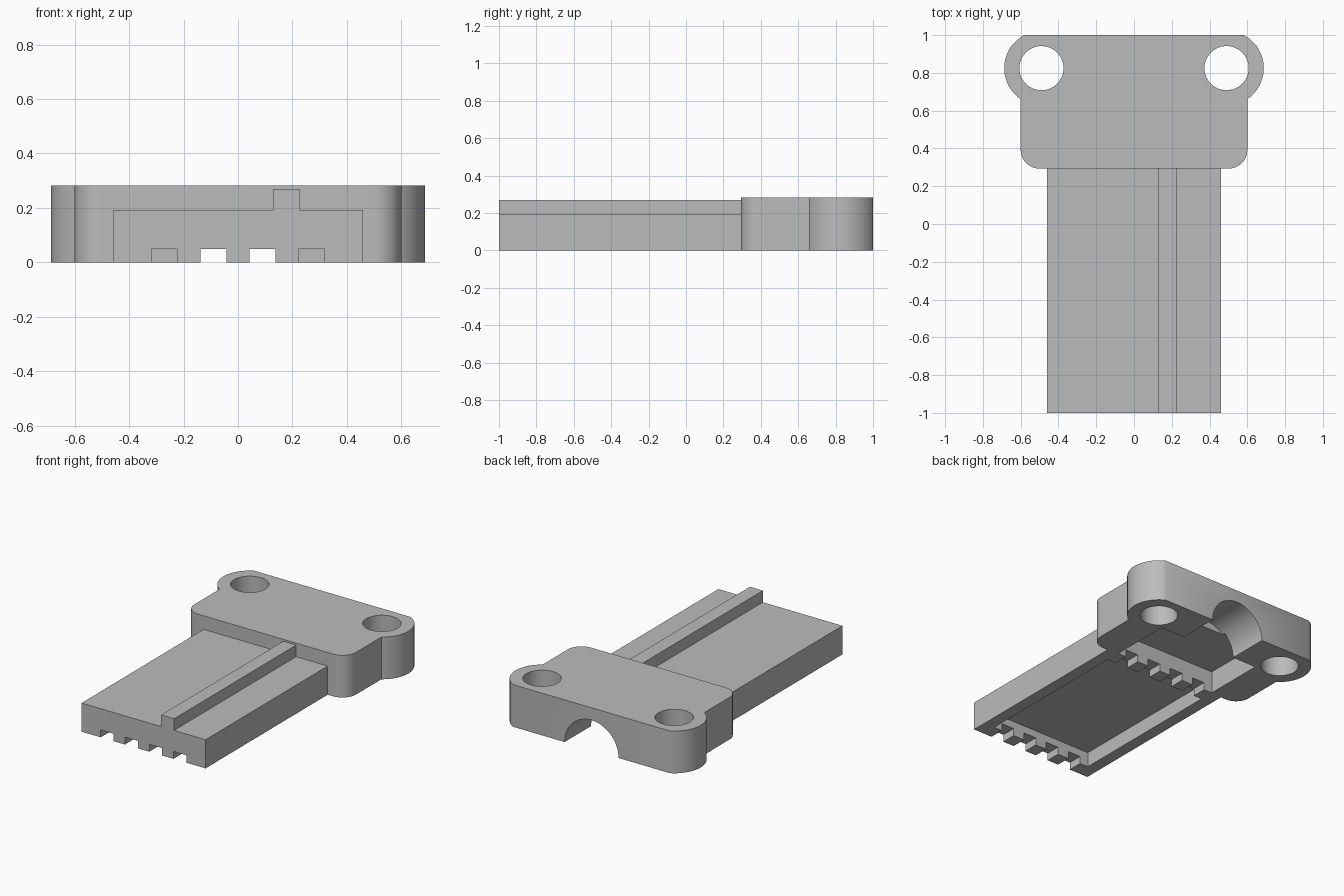
import bpy
import bmesh
from math import pi, sin, cos, acos, asin, radians

if "Cube" in bpy.data.objects:
    bpy.data.objects.remove(bpy.data.objects["Cube"])

grey = bpy.data.materials.new("plain grey")
grey.use_nodes = True
grey.diffuse_color = (0.5, 0.5, 0.5, 1)
grey.node_tree.nodes["Principled BSDF"].inputs["Base Color"].default_value = (0.5, 0.5, 0.5, 1)


def prism(name, outline, low, high, axis="z"):
    """Extrude a closed outline along z, or an xz outline along y."""
    bm = bmesh.new()
    place = (lambda a, b, h: (a, b, h)) if axis == "z" else (lambda a, b, h: (a, h, b))
    face = bm.faces.new([bm.verts.new(place(a, b, low)) for a, b in outline])
    moved = bmesh.ops.extrude_face_region(bm, geom=[face])["geom"]
    step = place(0, 0, high - low)
    bmesh.ops.translate(bm, vec=step, verts=[v for v in moved if isinstance(v, bmesh.types.BMVert)])
    bmesh.ops.recalc_face_normals(bm, faces=bm.faces)
    mesh = bpy.data.meshes.new(name)
    bm.to_mesh(mesh)
    bm.free()
    mesh.materials.append(grey)
    obj = bpy.data.objects.new(name, mesh)
    bpy.context.collection.objects.link(obj)
    return obj


def box(name, x0, x1, y0, y1, z0, z1):
    return prism(name, [(x0, y0), (x1, y0), (x1, y1), (x0, y1)], z0, z1)


def arc(cx, cy, r, start, end, n):
    return [(cx + r * cos(start + (end - start) * i / n),
             cy + r * sin(start + (end - start) * i / n)) for i in range(n + 1)]


def cut(target, cutters):
    bpy.context.view_layer.objects.active = target
    for cutter in cutters:
        cutter.hide_render = True
        mod = target.modifiers.new("cut", "BOOLEAN")
        mod.operation = "DIFFERENCE"
        mod.solver = "EXACT"
        mod.object = cutter
        bpy.ops.object.modifier_apply(modifier=mod.name)
        bpy.data.objects.remove(cutter)


# Block outline: rounded front corners, round ears trimmed flat at the back
ear_x, ear_y, ear_r, half, front = 0.49, 0.825, 0.197, 0.6, 0.293
ear_start = -acos((half - ear_x) / ear_r)
ear_end = asin((1 - ear_y) / ear_r)
side = arc(half - 0.1, front + 0.1, 0.1, -pi / 2, 0, 12)
side += arc(ear_x, ear_y, ear_r, ear_start, ear_end, 28)
outline = side + [(-x, y) for x, y in reversed(side)]
block = prism("connector_block", outline, 0, 0.283)

# Screw holes, cable channel and inner pocket
cutters = [prism("hole_cutter", arc(s * ear_x, ear_y, 0.117, 0, 2 * pi, 48)[:-1], -0.1, 0.4)
           for s in (-1, 1)]
cutters.append(prism("channel_cutter", arc(0, 0, 0.2, 0, 2 * pi, 64)[:-1], 0.7, 1.1, "y"))
cutters.append(box("pocket_cutter", -0.38, 0.38, 0.2, 0.72, -0.1, 0.15))
cut(block, cutters)

# Flat tongue with a shallow tray and four contact slots in each end wall
tongue = box("connector_tongue", -0.46, 0.46, -1, 0.3, 0, 0.192)
cutters = [box("tray_cutter", -0.38, 0.38, -0.9, 0.2, -0.1, 0.1)]
for x in (-0.27, -0.09, 0.09, 0.27):
    cutters.append(box("slot_cutter", x - 0.048, x + 0.048, -1.1, 0.4, -0.1, 0.05))
cut(tongue, cutters)

# Raised keying rib on top of the tongue
rib = box("key_rib", 0.13, 0.226, -1, 0.3, 0.19, 0.27)

# Smooth curved walls, crisp edges
for obj in (block, tongue, rib):
    bpy.ops.object.select_all(action="DESELECT")
    obj.select_set(True)
    bpy.context.view_layer.objects.active = obj
    bpy.ops.object.shade_smooth_by_angle(angle=radians(30))
